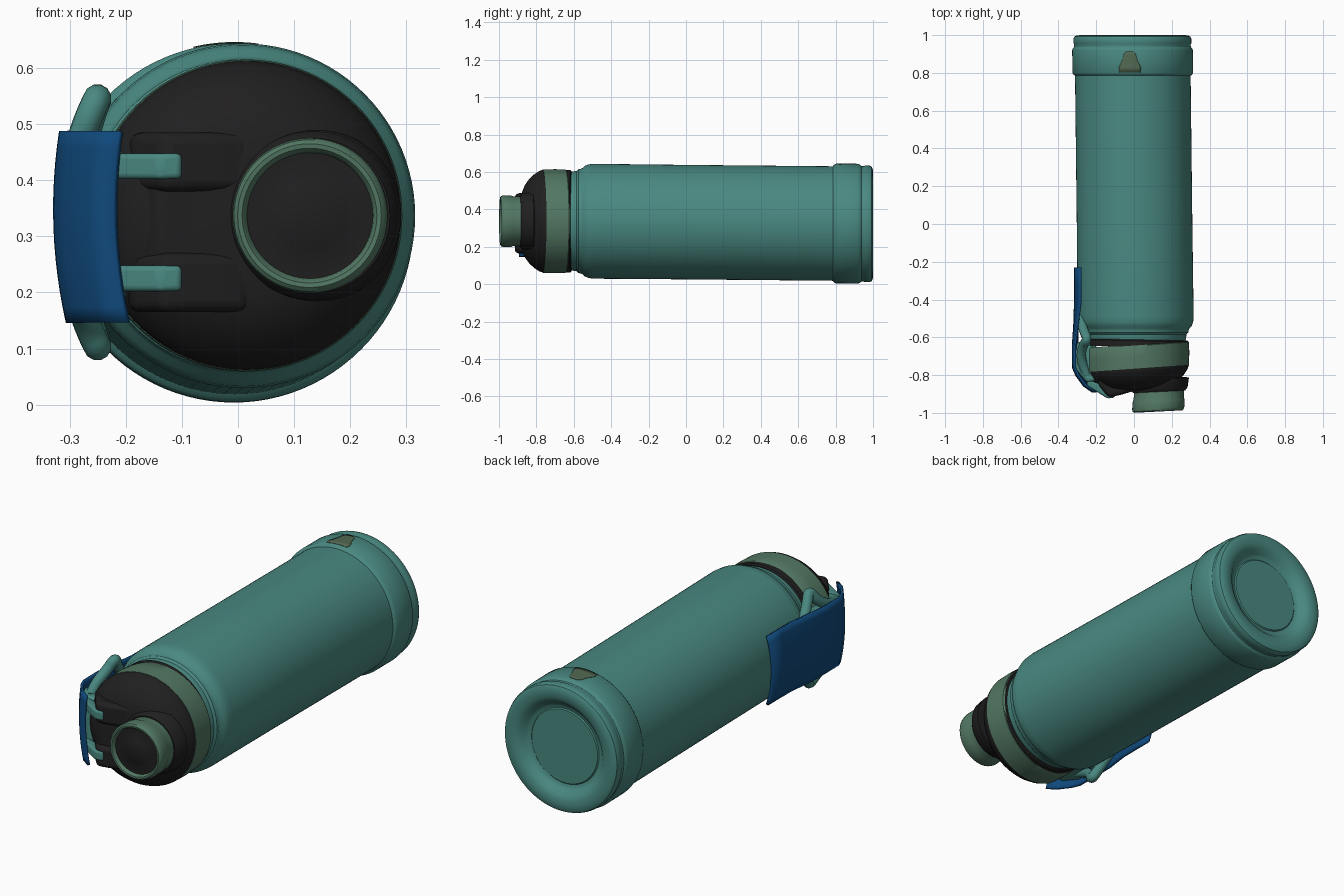
import bpy, bmesh, math

if "Cube" in bpy.data.objects:
    bpy.data.objects.remove(bpy.data.objects["Cube"])

def mat(name, rgb):
    m = bpy.data.materials.new(name)
    m.diffuse_color = (*rgb, 1)
    m.use_nodes = True
    m.node_tree.nodes["Principled BSDF"].inputs["Base Color"].default_value = m.diffuse_color
    return m

TEAL = mat("teal", (0.068, 0.25, 0.22))
GREEN = mat("sage green", (0.085, 0.185, 0.125))
BLACK = mat("black", (0.015, 0.014, 0.014))
BLUE = mat("blue", (0.005, 0.066, 0.20))
OLIVE = mat("olive", (0.085, 0.14, 0.085))

ZMID = 0.325

# The bottle lies along y with a very slight tilt
def axis(y):
    return 0.003 - 0.0117 * y, 0.332 - 0.0095 * y

def finish(name, bm, mats, angle=35, bevel=0, solid=0):
    bmesh.ops.recalc_face_normals(bm, faces=bm.faces)
    me = bpy.data.meshes.new(name)
    bm.to_mesh(me)
    bm.free()
    ob = bpy.data.objects.new(name, me)
    bpy.context.collection.objects.link(ob)
    for m in mats:
        me.materials.append(m)
    bpy.ops.object.select_all(action='DESELECT')
    ob.select_set(True)
    bpy.context.view_layer.objects.active = ob
    bpy.ops.object.shade_smooth_by_angle(angle=math.radians(angle))
    if solid:
        s = ob.modifiers.new("thickness", 'SOLIDIFY')
        s.thickness = solid
        s.offset = 0
    if bevel:
        b = ob.modifiers.new("round", 'BEVEL')
        b.width = bevel
        b.segments = 4
    return ob

def lathe(name, prof, mats, center=axis, shear=0, pick=None, n=96):
    """Revolve (radius, y) points about the y direction; radius 0 closes an end."""
    bm = bmesh.new()
    rings = []
    for r, y in prof:
        cx, cz = center(y)
        if r == 0:
            rings.append([bm.verts.new((cx, y, cz))] * n)
            continue
        ring = []
        for i in range(n):
            a = 2 * math.pi * i / n
            dx = r * math.cos(a)
            ring.append(bm.verts.new((cx + dx, y + shear * dx, cz + r * math.sin(a))))
        rings.append(ring)
    for k in range(len(rings) - 1):
        a, b = rings[k], rings[k + 1]
        for i in range(n):
            j = (i + 1) % n
            vs = list(dict.fromkeys([a[i], a[j], b[j], b[i]]))
            f = bm.faces.new(vs)
            f.material_index = pick(k) if pick else 0
    return finish(name, bm, mats)

def prism(name, pts, z0, z1, m, bevel):
    """Extrude an (x, y) outline from z0 to z1."""
    bm = bmesh.new()
    f = bm.faces.new([bm.verts.new((x, y, z0)) for x, y in pts])
    ext = bmesh.ops.extrude_face_region(bm, geom=[f])
    for v in ext["geom"]:
        if isinstance(v, bmesh.types.BMVert):
            v.co.z = z1
    return finish(name, bm, [m], bevel=bevel, angle=40)

def sheet(name, rows, m, solid):
    bm = bmesh.new()
    vs = [[bm.verts.new(p) for p in row] for row in rows]
    for a, b in zip(vs, vs[1:]):
        for i in range(len(a) - 1):
            bm.faces.new((a[i], a[i + 1], b[i + 1], b[i]))
    return finish(name, bm, [m], solid=solid, angle=50)

# Body: neck, shoulder, wall, base band and recessed bottom
lathe("bottle_body", [
    (0, -0.60), (0.262, -0.62), (0.266, -0.60), (0.268, -0.585), (0.278, -0.575),
    (0.280, -0.562), (0.284, -0.553), (0.296, -0.540), (0.304, -0.520),
    (0.307, -0.49), (0.306, 0.0), (0.306, 0.785), (0.314, 0.791), (0.3195, 0.80),
    (0.3195, 0.92), (0.316, 0.93), (0.309, 0.938), (0.308, 0.948), (0.312, 0.957),
    (0.312, 0.98), (0.307, 0.992), (0.296, 0.998), (0.275, 1.0), (0.25, 0.998),
    (0.228, 0.988), (0.21, 0.968), (0.20, 0.96), (0.185, 0.957), (0.18, 0.962),
    (0, 0.962)], [TEAL])

# Painted patch on the base band
rows = []
for y, w in ((0.802, 0.056), (0.83, 0.058), (0.85, 0.048), (0.875, 0.037), (0.90, 0.032), (0.912, 0.018)):
    cx, cz = axis(y)
    row = []
    for i in range(9):
        a = (-0.015 + w * (i / 4 - 1)) / 0.32
        row.append((cx + 0.321 * math.sin(a), y, cz + 0.321 * math.cos(a)))
    rows.append(row)
sheet("base_patch", rows, OLIVE, 0.002)

# Lid: black seam, green band, black dome
def lid_axis(y):
    return 0.015, 0.337

lathe("lid_seam", [(0, -0.61), (0.268, -0.612), (0.274, -0.618), (0.274, -0.65), (0, -0.65)],
      [BLACK], lid_axis, -0.02)
lathe("lid_band", [(0, -0.636), (0.270, -0.637), (0.276, -0.645), (0.278, -0.70),
                   (0.276, -0.765), (0, -0.765)], [GREEN], lid_axis, 0.07)
lathe("lid_dome", [(0, -0.74), (0.274, -0.755), (0.275, -0.765), (0.268, -0.785),
                   (0.250, -0.812), (0.225, -0.838), (0.195, -0.860), (0.155, -0.876),
                   (0.10, -0.882), (0, -0.884)], [BLACK], lid_axis, 0.06)

# Raised cheeks and bridge that carry the latch
CHEEK = [(-0.20, -0.77), (-0.19, -0.85), (-0.135, -0.918), (-0.075, -0.906),
         (0.02, -0.878), (0.05, -0.77)]
TAB = [(-0.25, -0.855), (-0.14, -0.924), (-0.10, -0.918), (-0.10, -0.88), (-0.25, -0.82)]
for s, side in ((1, "upper"), (-1, "lower")):
    za, zb = sorted((ZMID + s * 0.055, ZMID + s * 0.16))
    prism("lid_cheek_" + side, CHEEK, za, zb, BLACK, 0.02)
    za, zb = sorted((ZMID + s * 0.077, ZMID + s * 0.123))
    prism("latch_tab_" + side, TAB, za, zb, TEAL, 0.01)
prism("lid_bridge", [(-0.225, -0.76), (-0.21, -0.83), (-0.14, -0.895), (-0.02, -0.88), (0, -0.77)],
      ZMID - 0.11, ZMID + 0.11, BLACK, 0.015)

# Spout with black collar, green rim and black cap face
def spout_axis(y):
    return 0.127 + 0.05 * (y + 1), 0.337

lathe("spout_collar", [(0, -0.80), (0.155, -0.82), (0.150, -0.872), (0.138, -0.888), (0, -0.888)],
      [BLACK], spout_axis, 0.05)
lathe("spout", [(0, -0.86), (0.132, -0.87), (0.133, -0.925), (0.137, -0.935), (0.138, -0.975),
                (0.135, -0.987), (0.128, -0.993), (0.120, -0.992), (0.114, -0.985),
                (0.112, -0.976), (0.06, -0.976), (0.055, -0.979), (0, -0.979)],
      [GREEN, BLACK], spout_axis, 0.05, pick=lambda k: 1 if k >= 9 else 0)

# Latch body between the strap and the lid
prism("latch_body", [(-0.23, -0.61), (-0.305, -0.63), (-0.308, -0.77), (-0.25, -0.84),
                     (-0.20, -0.83), (-0.20, -0.62)], 0.18, 0.455, TEAL, 0.015)

# Wire bail ends, mirrored about the middle of the lid
for s, side in ((1, "upper"), (-1, "lower")):
    cu = bpy.data.curves.new("bail_" + side, 'CURVE')
    cu.dimensions = '3D'
    cu.bevel_depth = 0.025
    cu.bevel_resolution = 4
    cu.use_fill_caps = True
    sp = cu.splines.new('NURBS')
    pts = [(-0.25, -0.80, 0.11), (-0.285, -0.72, 0.13), (-0.27, -0.64, 0.18),
           (-0.245, -0.61, 0.235), (-0.265, -0.57, 0.18), (-0.285, -0.50, 0.10)]
    sp.points.add(len(pts) - 1)
    for p, (x, y, d) in zip(sp.points, pts):
        p.co = (x, y, ZMID + s * d, 1)
    sp.use_endpoint_u = True
    sp.order_u = 3
    cu.materials.append(TEAL)
    ob = bpy.data.objects.new("bail_" + side, cu)
    bpy.context.collection.objects.link(ob)

# Blue strap: a bowed sheet folded over the front of the latch
path = [(-0.311, -0.23), (-0.311, -0.32), (-0.312, -0.42), (-0.316, -0.54), (-0.323, -0.65),
        (-0.322, -0.76), (-0.305, -0.80), (-0.265, -0.855), (-0.218, -0.888)]
rows = []
for k, (x, y) in enumerate(path):
    bow = 0.028 if k < 3 else 0.016
    row = []
    for i in range(13):
        t = i / 6 - 1
        row.append((x + bow * t * t - 0.006 * t * (k > 3), y, 0.317 + 0.170 * t))
    rows.append(row)
sheet("blue_strap", rows, BLUE, 0.012)
